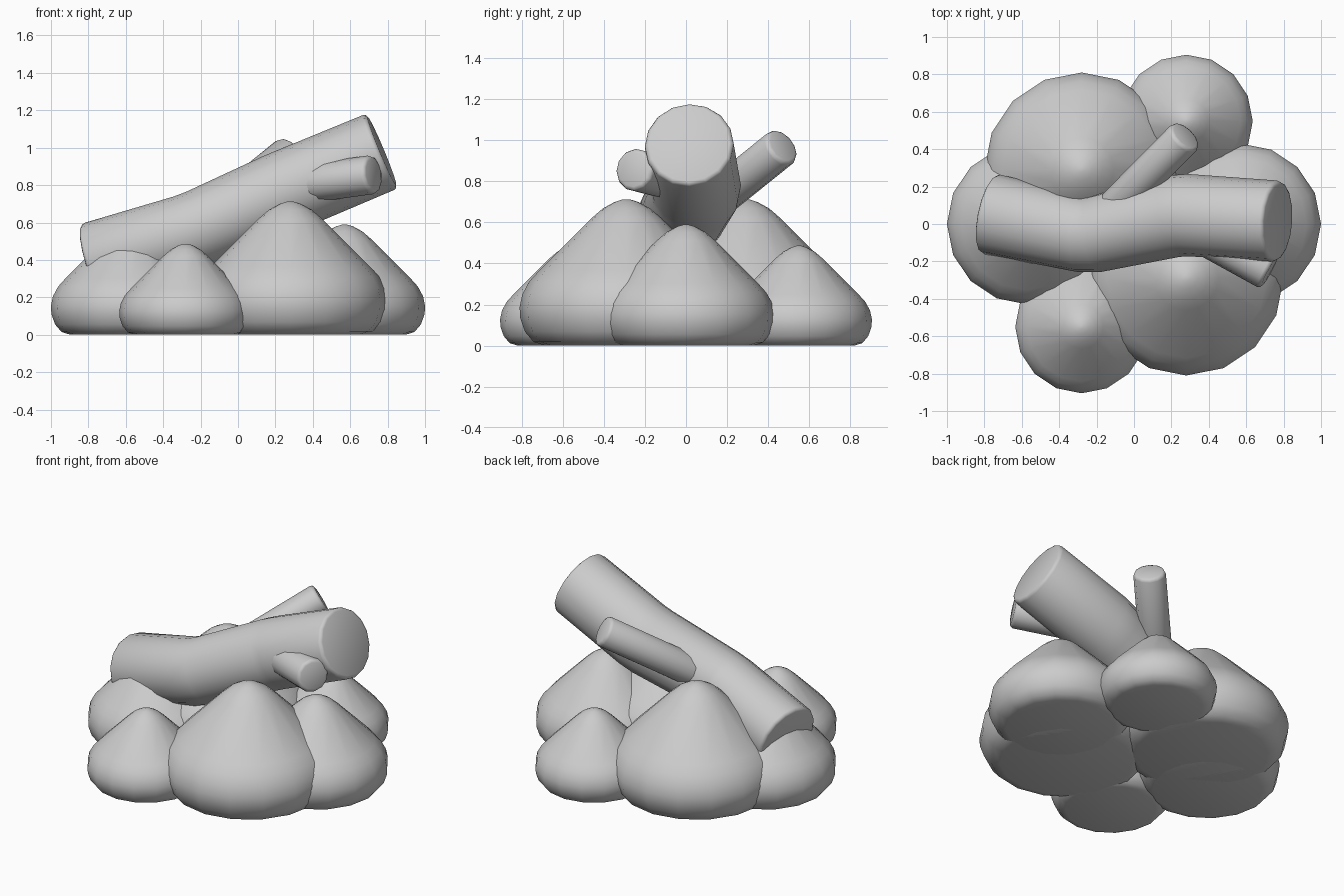
import bpy, bmesh, math
from mathutils import Vector

if "Cube" in bpy.data.objects:
    bpy.data.objects.remove(bpy.data.objects["Cube"])

SIDES = 16


def loft(name, rings, sides=SIDES):
    """Skin circular rings given as (centre, axis, radius); both ends are capped."""
    bm = bmesh.new()
    loops = []
    for centre, axis, r in rings:
        axis = Vector(axis).normalized()
        side = Vector((0, 1, 0))
        u = (side - axis * side.dot(axis)).normalized()
        v = axis.cross(u)
        loops.append([bm.verts.new(Vector(centre)
                      + u * r * math.cos(2 * math.pi * i / sides)
                      + v * r * math.sin(2 * math.pi * i / sides))
                      for i in range(sides)])
    for a, b in zip(loops, loops[1:]):
        for i in range(sides):
            j = (i + 1) % sides
            bm.faces.new((a[i], a[j], b[j], b[i]))
    bm.faces.new(loops[0][::-1])
    bm.faces.new(loops[-1])
    bmesh.ops.recalc_face_normals(bm, faces=bm.faces[:])
    mesh = bpy.data.meshes.new(name)
    bm.to_mesh(mesh)
    bm.free()
    mesh.shade_smooth()
    mesh.set_sharp_from_angle(angle=math.radians(50))
    ob = bpy.data.objects.new(name, mesh)
    bpy.context.collection.objects.link(ob)
    return ob


def rod(name, points, radii, bevel=0.02, sides=SIDES):
    """Bent round rod with softened end rims."""
    pts = [Vector(p) for p in points]
    rings = []
    for i, p in enumerate(pts):
        axis = pts[min(i + 1, len(pts) - 1)] - pts[max(i - 1, 0)]
        d, r = axis.normalized(), radii[i]
        end = [(p, d, r - bevel), (p + d * bevel * 0.3, d, r - bevel * 0.3),
               (p + d * bevel, d, r)]
        if i == 0:
            rings += end
        elif i == len(pts) - 1:
            rings += [(2 * p - c, a, s) for c, a, s in reversed(end)]
        else:
            # several rings soften each bend
            a, b = (p - pts[i - 1]).normalized(), (pts[i + 1] - p).normalized()
            rings += [(p - a * 0.04, a + d, r), (p + b * 0.04, b + d, r)]
    return loft(name, rings, sides)


# Stones: one rounded cone profile (radius, height), three sizes around the ring
PROFILE = [(0.76, 0), (0.87, 0.035), (0.95, 0.13), (0.995, 0.26), (1.0, 0.36),
           (0.975, 0.48), (0.91, 0.6), (0.82, 0.7), (0.33, 1.19), (0.22, 1.285),
           (0.11, 1.345), (0.03, 1.37)]
STONES = [(0.57, 0.0, 0.43), (0.28, 0.55, 0.355), (-0.28, 0.29, 0.52)]
for k, (x, y, size) in enumerate(STONES):
    for sign, tag in ((1, "a"), (-1, "b")):
        loft(f"stone_{k + 1}{tag}",
             [((sign * x, sign * y, h * size), (0, 0, 1), r * size) for r, h in PROFILE])

# Slanted crooked log resting on the stones
rod("log", [(-0.775, 0.055, 0.385), (-0.24, -0.06, 0.555),
            (0.25, 0.05, 0.765), (0.77, 0.015, 0.982)],
    [0.217, 0.207, 0.22, 0.217])

# Two branch stubs
rod("back_branch", [(-0.18, 0.01, 0.6), (0.275, 0.47, 0.97)], [0.097, 0.097], sides=12)
rod("front_branch", [(0.17, 0.05, 0.78), (0.725, -0.255, 0.857)], [0.104, 0.104], sides=12)
